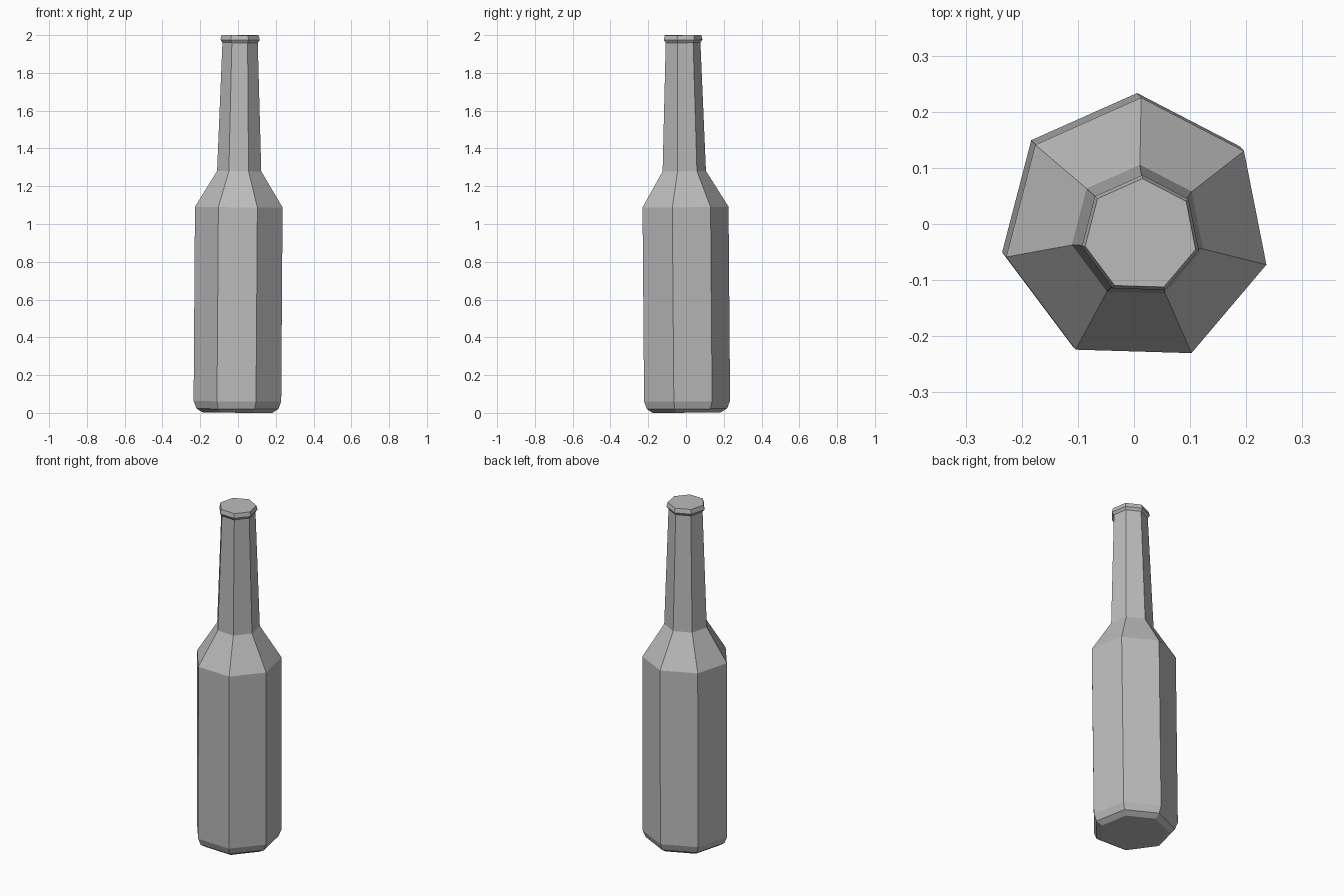
import bpy
import bmesh
import math
from mathutils import Matrix, Vector

cube = bpy.data.objects.get("Cube")
if cube:
    bpy.data.objects.remove(cube, do_unlink=True)

SIDES = 7
TURN = math.radians(88.3)

# One plain grey for the whole bottle
grey = bpy.data.materials.new("grey_glass")
grey.use_nodes = True
colour = (0.5, 0.5, 0.5, 1)
grey.diffuse_color = colour
grey.node_tree.nodes["Principled BSDF"].inputs["Base Color"].default_value = colour

# Silhouette from base to lip: (radius, height)
profile = [
    (0.19, 0.002), (0.222, 0.022), (0.238, 0.062),   # rounded foot
    (0.238, 1.09),                                   # straight body
    (0.12, 1.28),                                    # shoulder
    (0.096, 1.96),                                   # tapered neck
    (0.107, 1.975), (0.101, 2.0),                    # lip
]


def lathe(name, points, material):
    """Flat-sided turned solid with closed ends."""
    bm = bmesh.new()
    rings = []
    for radius, z in points:
        ring = []
        for i in range(SIDES):
            a = TURN + math.tau * i / SIDES
            ring.append(bm.verts.new((radius * math.cos(a), radius * math.sin(a), z)))
        rings.append(ring)
    for low, high in zip(rings, rings[1:]):
        for i in range(SIDES):
            j = (i + 1) % SIDES
            bm.faces.new((low[i], low[j], high[j], high[i]))
    bm.faces.new(reversed(rings[0]))
    bm.faces.new(rings[-1])
    # The bottle leans very slightly
    lean = Matrix.Rotation(0.007, 4, "Y") @ Matrix.Rotation(0.008, 4, "X")
    shift = Matrix.Translation(Vector((-0.002, -0.004, 0)))
    bm.transform(shift @ lean)
    bmesh.ops.recalc_face_normals(bm, faces=bm.faces)
    mesh = bpy.data.meshes.new(name)
    bm.to_mesh(mesh)
    bm.free()
    mesh.materials.append(material)
    obj = bpy.data.objects.new(name, mesh)
    bpy.context.collection.objects.link(obj)
    return obj


lathe("bottle", profile, grey)
